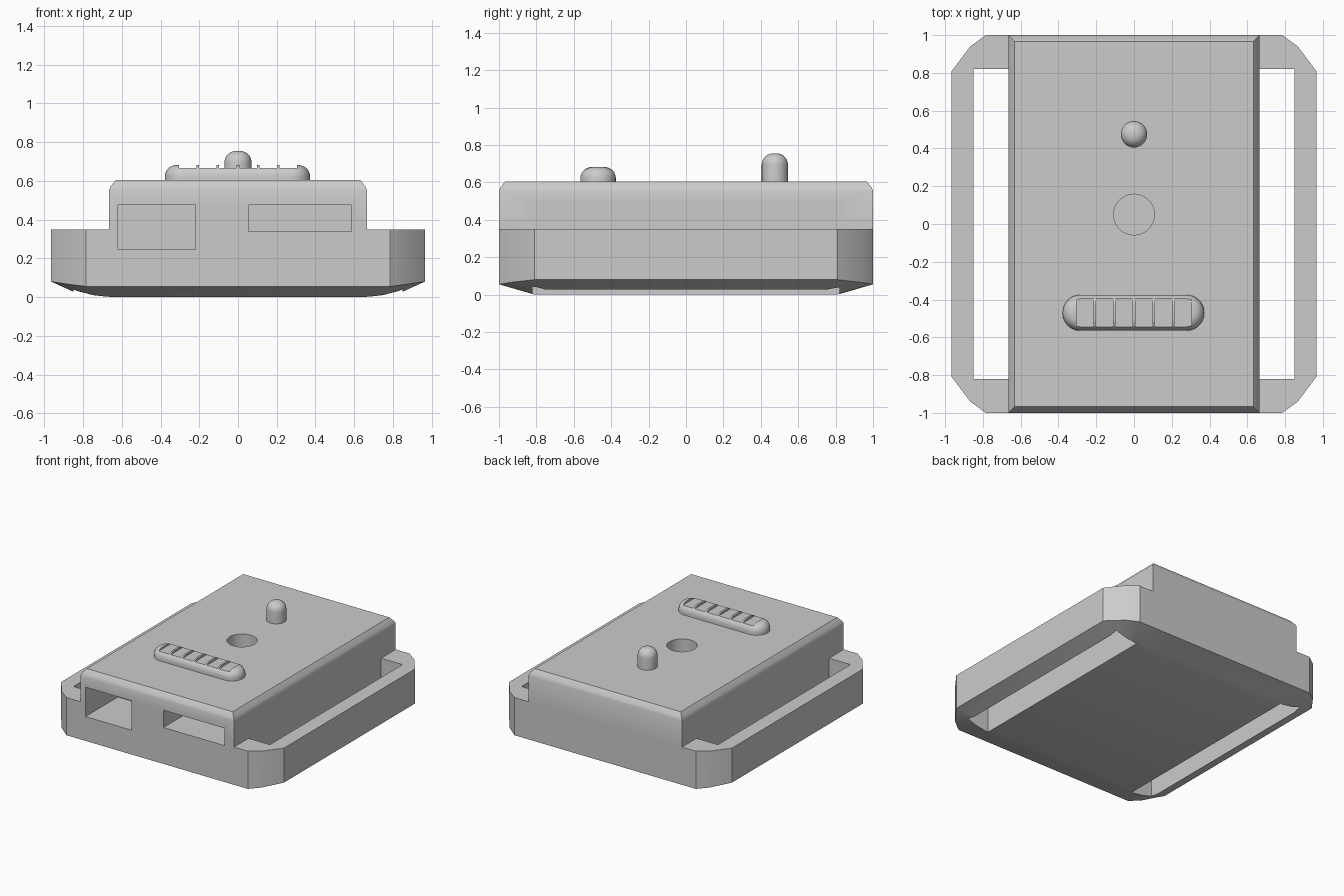
import bpy
import bmesh
from math import sin, cos, pi, radians

if "Cube" in bpy.data.objects:
    bpy.data.objects.remove(bpy.data.objects["Cube"], do_unlink=True)

grey = bpy.data.materials.new("plain grey")
grey.use_nodes = True
colour = (0.6, 0.6, 0.6, 1)
grey.diffuse_color = colour
grey.node_tree.nodes["Principled BSDF"].inputs["Base Color"].default_value = colour


def loft(name, loops):
    """Closed solid through matching loops, listed from bottom to top."""
    bm = bmesh.new()
    rings = [[bm.verts.new(p) for p in loop] for loop in loops]
    n = len(rings[0])
    for low, high in zip(rings, rings[1:]):
        for i in range(n):
            j = (i + 1) % n
            bm.faces.new((low[i], low[j], high[j], high[i]))
    bm.faces.new(rings[0][::-1])
    bm.faces.new(rings[-1])
    bmesh.ops.recalc_face_normals(bm, faces=bm.faces)
    mesh = bpy.data.meshes.new(name)
    bm.to_mesh(mesh)
    bm.free()
    mesh.materials.append(grey)
    obj = bpy.data.objects.new(name, mesh)
    bpy.context.collection.objects.link(obj)
    return obj


def rect(hx, hy, z):
    return [(hx, -hy, z), (hx, hy, z), (-hx, hy, z), (-hx, -hy, z)]


def box(name, x0, x1, y0, y1, z0, z1):
    return loft(name, [[(x0, y0, z), (x1, y0, z), (x1, y1, z), (x0, y1, z)]
                       for z in (z0, z1)])


def octagon(corner):
    """Mirror three corner points into all four quadrants, in ring order."""
    a = list(corner)
    b = [(-x, y, z) for x, y, z in a[::-1]]
    return a + b + [(-x, -y, z) for x, y, z in a] + [(-x, -y, z) for x, y, z in b]


def capsule(r, half, cx, cy, z, n=16):
    """Stadium ring, or a circle when half is zero."""
    ring = []
    for side, start in ((1, -pi / 2), (-1, pi / 2)):
        for i in range(n + (half > 0)):
            a = start + pi * i / n
            ring.append((cx + side * half + r * cos(a), cy + r * sin(a), z))
    return ring


def rounded(name, r, half, cx, cy, z0, z1, fillet, steps=7):
    """Upright stadium or cylinder with a filleted top."""
    loops = [capsule(r, half, cx, cy, z0)]
    for i in range(steps + 1):
        a = pi / 2 * i / steps
        loops.append(capsule(r - fillet * (1 - cos(a)), half, cx, cy,
                             z1 - fillet * (1 - sin(a))))
    return loft(name, loops)


def boolean(target, tool, operation):
    mod = target.modifiers.new(operation.lower(), "BOOLEAN")
    mod.operation = operation
    mod.solver = "EXACT"
    mod.object = tool
    bpy.context.view_layer.objects.active = target
    bpy.ops.object.modifier_apply(modifier=mod.name)
    bpy.data.objects.remove(tool, do_unlink=True)


def smooth(obj, angle):
    bpy.ops.object.select_all(action="DESELECT")
    obj.select_set(True)
    bpy.context.view_layer.objects.active = obj
    bpy.ops.object.shade_smooth_by_angle(angle=radians(angle))


# Base with cut corners and a sloped underside
edge = [(0.965, 0.81), (0.867, 0.94), (0.785, 1.0)]
rim = [(x, y, z) for (x, y), z in zip(edge, (0.08, 0.065, 0.055))]
housing = loft("housing", [
    octagon([(0.79, 0.72, 0), (0.74, 0.78, 0), (0.68, 0.81, 0)]),
    octagon(rim),
    octagon([(x, y, 0.35) for x, y in edge])])

# Raised body with chamfered top, joined to the base
body = loft("body", [rect(0.665, 1, 0.15), rect(0.665, 1, 0.555),
                     rect(0.657, 0.992, 0.573), rect(0.632, 0.967, 0.605)])
boolean(housing, body, "UNION")

# Strap slots along both sides
for s in (-1, 1):
    x0, x1 = sorted((s * 0.665, s * 0.85))
    boolean(housing, box("slot_cutter", x0, x1, -0.82, 0.82, -0.1, 0.5), "DIFFERENCE")

# Front ports and round top socket
boolean(housing, box("port_cutter", -0.62, -0.22, -1.1, -0.6, 0.245, 0.475), "DIFFERENCE")
boolean(housing, box("port_cutter", 0.055, 0.585, -1.1, -0.6, 0.34, 0.475), "DIFFERENCE")
socket = loft("socket_cutter", [capsule(0.108, 0, 0, 0.05, z) for z in (0.25, 0.8)])
boolean(housing, socket, "DIFFERENCE")
smooth(housing, 30)

# Locating pin
pin = rounded("locating_pin", 0.07, 0, 0, 0.475, 0.58, 0.755, 0.06)
smooth(pin, 35)

# Ribbed sliding grip, with pockets between the ribs
grip = rounded("sliding_grip", 0.095, 0.28, -0.003, -0.47, 0.58, 0.682, 0.06)
pitch = 0.104
for i in range(6):
    x = (i - 2.5) * pitch
    boolean(grip, box("pocket_cutter", x - 0.045, x + 0.045, -0.6, -0.34, 0.667, 0.75),
            "DIFFERENCE")
smooth(grip, 35)
